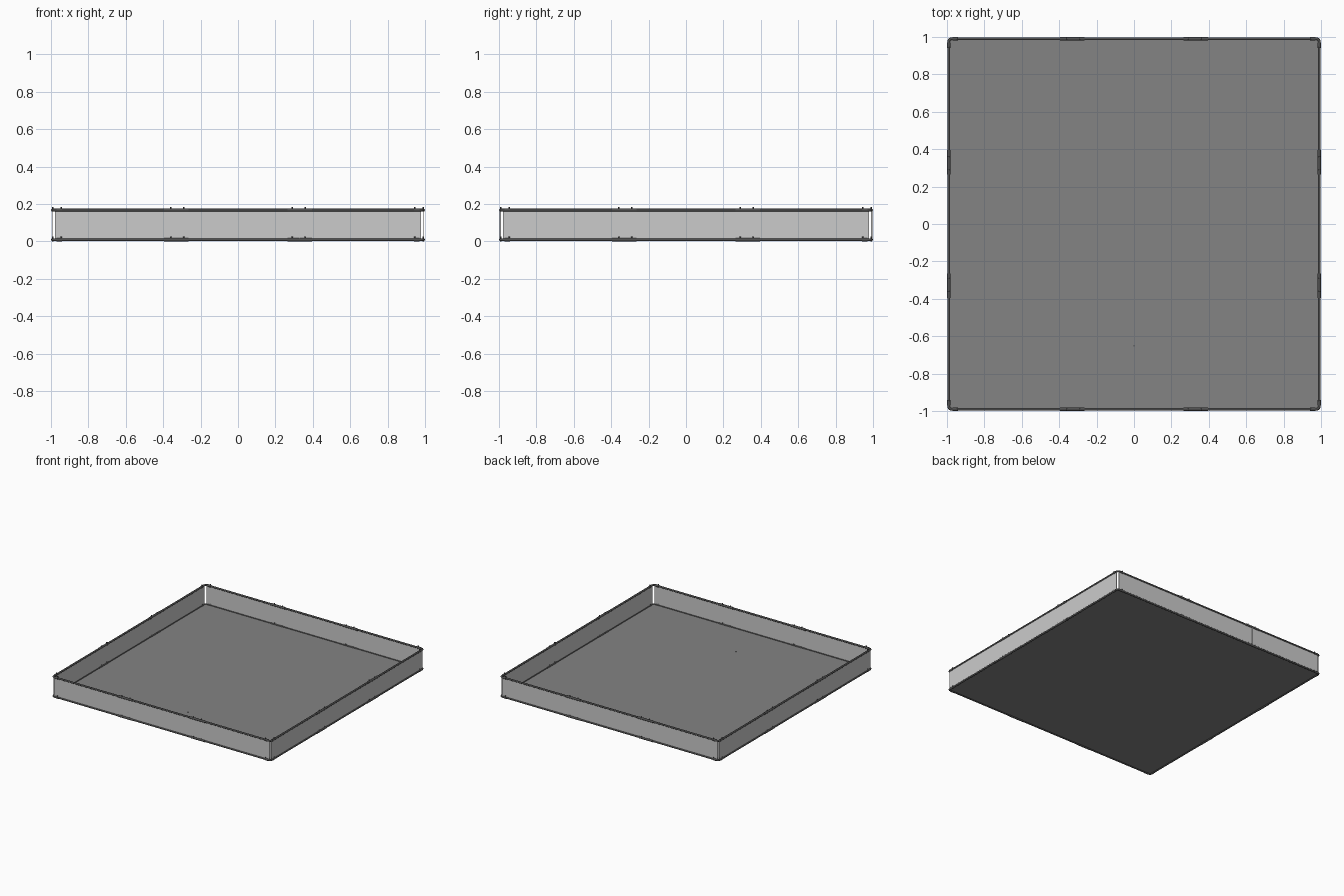
import bpy, math
from mathutils import Matrix

if "Cube" in bpy.data.objects:
    bpy.data.objects.remove(bpy.data.objects["Cube"])

R = 0.99           # wall centre line
Z_LOW, Z_TOP = 0.0095, 0.168
TUBE = 0.0075


def material(name, value):
    m = bpy.data.materials.new(name)
    m.diffuse_color = (value, value, value, 1)
    m.use_nodes = True
    m.node_tree.nodes["Principled BSDF"].inputs["Base Color"].default_value = m.diffuse_color
    return m


FLOOR_GREY = material("floor_grey", 0.23)
FRAME_GREY = material("frame_grey", 0.08)


def box(name, size, loc, rot=0.0, mat=None):
    bpy.ops.mesh.primitive_cube_add(size=1)
    o = bpy.context.object
    o.name = name
    o.data.transform(Matrix.Rotation(rot, 4, 'Z') @ Matrix.Translation(loc)
                     @ Matrix.Diagonal((*size, 1)))
    if mat:
        o.data.materials.append(mat)
    return o


def cyl(name, radius, depth, loc, axis, rot=0.0):
    bpy.ops.mesh.primitive_cylinder_add(vertices=12, radius=radius, depth=depth)
    o = bpy.context.object
    o.name = name
    turn = Matrix.Rotation(math.pi / 2, 4, 'Y') if axis == 'X' else Matrix()
    o.data.transform(Matrix.Rotation(rot, 4, 'Z') @ Matrix.Translation(loc) @ turn)
    o.data.materials.append(FRAME_GREY)
    bpy.ops.object.shade_smooth_by_angle(angle=math.radians(40))
    return o


def rail(name, z, corner=0.014, steps=5):
    # round tube bent into a closed square with rounded corners
    pts = []
    c = R - corner
    for k, (sx, sy) in enumerate([(1, 1), (-1, 1), (-1, -1), (1, -1)]):
        for i in range(steps + 1):
            a = (k + i / steps) * math.pi / 2
            pts.append((sx * c + corner * math.cos(a), sy * c + corner * math.sin(a), z))
    cu = bpy.data.curves.new(name, 'CURVE')
    cu.dimensions = '3D'
    cu.bevel_depth = TUBE
    cu.bevel_resolution = 2
    s = cu.splines.new('POLY')
    s.points.add(len(pts) - 1)
    for p, co in zip(s.points, pts):
        p.co = (*co, 1)
    s.use_cyclic_u = True
    cu.materials.append(FRAME_GREY)
    o = bpy.data.objects.new(name, cu)
    bpy.context.collection.objects.link(o)


# Floor sheet with a tiny stud
floor = box("floor", (2 * R, 2 * R, 0.004), (0, 0, Z_LOW), mat=FLOOR_GREY)
bev = floor.modifiers.new("round_corners", 'BEVEL')
bev.affect = 'VERTICES'
bev.width = 0.015
cyl("floor_stud", 0.004, 0.006, (0, -0.65, Z_LOW + 0.003), 'Z')

# Bottom and top frame tubes
rail("bottom_rail", Z_LOW)
rail("top_rail", Z_TOP)

# Four identical sides
for n, side in enumerate(("front", "right", "back", "left")):
    rot = n * math.pi / 2
    # wall sheet, stopping short of the open corners
    box(side + "_wall", (1.958, 0.004, Z_TOP - Z_LOW),
        (0, -R, (Z_TOP + Z_LOW) / 2), rot)
    # raised seam on the outside of front and back
    if side in ("front", "back"):
        box(side + "_seam", (0.005, 0.006, Z_TOP - Z_LOW),
            (0.33, -R - 0.003, (Z_TOP + Z_LOW) / 2), rot)
    for level, z in (("bottom", Z_LOW), ("top", Z_TOP)):
        for sx in (-1, 1):
            # tube joiner sleeve with two small pins
            cyl(f"{side}_{level}_joiner", 0.0092, 0.13, (sx * 0.33, -R, z), 'X', rot)
            for px in (0.29, 0.36):
                cyl(f"{side}_{level}_pin", 0.004, 0.008,
                    (sx * px, -R, z + 0.012), 'Z', rot)
            # corner sleeve and pin
            cyl(f"{side}_{level}_corner_sleeve", 0.0092, 0.03,
                (sx * 0.955, -R, z), 'X', rot)
            cyl(f"{side}_{level}_corner_pin", 0.004, 0.008,
                (sx * 0.945, -R, z + 0.012), 'Z', rot)
